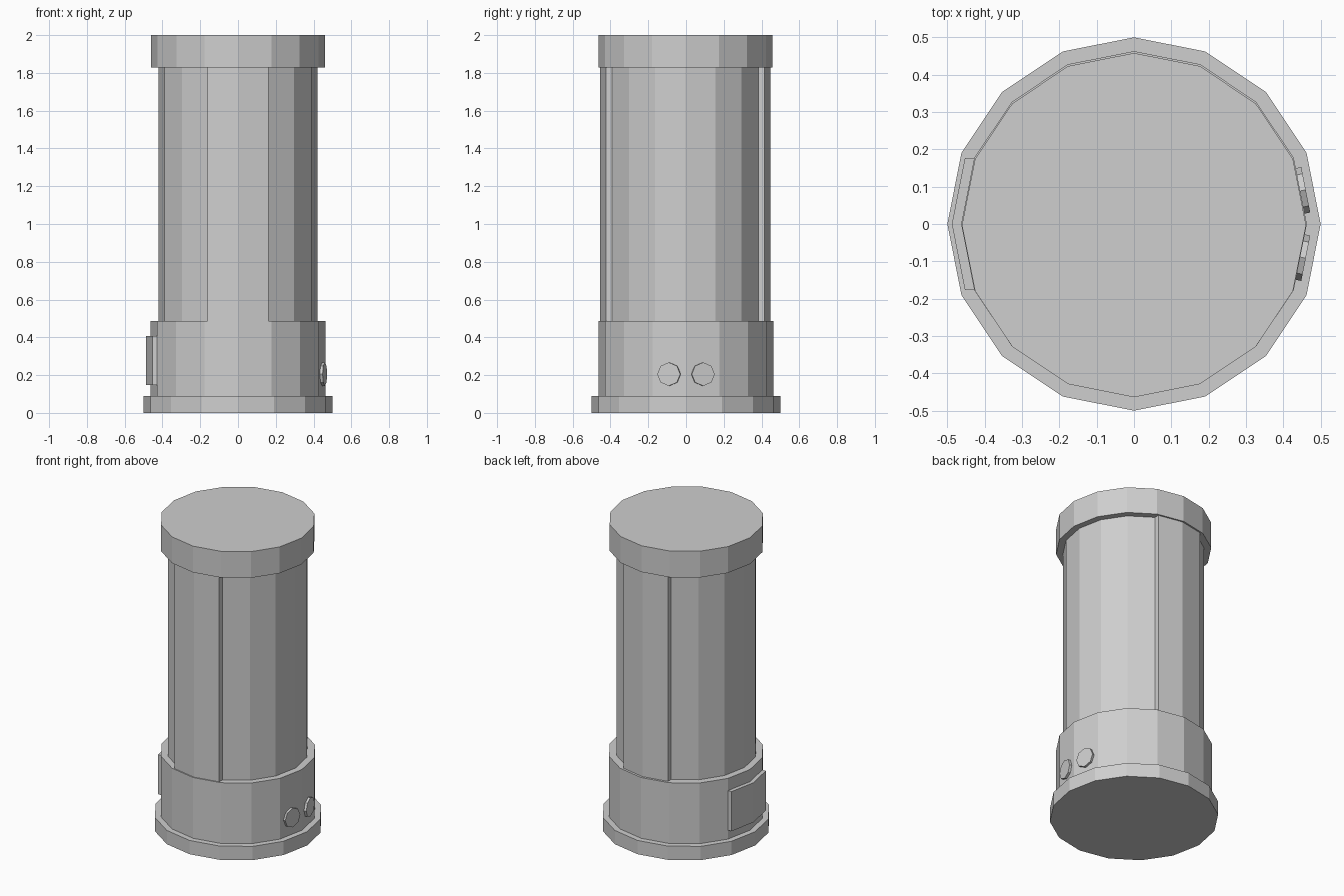
import bpy
import math
from mathutils import Matrix

cube = bpy.data.objects.get("Cube")
if cube:
    bpy.data.objects.remove(cube, do_unlink=True)

SIDES = 16
STEP = 2 * math.pi / SIDES

grey = bpy.data.materials.new("light_grey")
grey.use_nodes = True
grey.diffuse_color = (0.62, 0.62, 0.62, 1)
grey.node_tree.nodes["Principled BSDF"].inputs["Base Color"].default_value = grey.diffuse_color


def ring(radius, y=0.0):
    """Sixteen-sided outline with a corner on each axis."""
    return [(radius * math.cos(i * STEP), y + radius * math.sin(i * STEP))
            for i in range(SIDES)]


def prism(name, outline, low, high):
    """Extrude a counter-clockwise outline from z = low to z = high."""
    n = len(outline)
    verts = [(x, y, z) for z in (low, high) for x, y in outline]
    faces = [(i, (i + 1) % n, n + (i + 1) % n, n + i) for i in range(n)]
    faces += [tuple(reversed(range(n))), tuple(range(n, 2 * n))]
    mesh = bpy.data.meshes.new(name)
    mesh.from_pydata(verts, [], faces)
    mesh.materials.append(grey)
    obj = bpy.data.objects.new(name, mesh)
    bpy.context.collection.objects.link(obj)
    return obj


def raised_panel(name, radius, height, angle, low, high, y=0.0):
    """Plate over two neighbouring facets, raised straight outwards."""
    points = [(radius * math.cos(a), radius * math.sin(a)) for a in (-STEP, 0, STEP)]
    outline = [(px + height, py) for px, py in points]
    outline += [(px - 0.01, py) for px, py in reversed(points)]
    c, s = math.cos(angle), math.sin(angle)
    turned = [(c * px - s * py, s * px + c * py + y) for px, py in outline]
    return prism(name, turned, low, high)


# Stacked body
BAND = 0.463
TUBE = 0.42
OFFSET = -0.004
prism("base_plate", ring(0.5), 0, 0.09)
prism("lower_band", ring(BAND), 0.09, 0.487)
prism("tube", ring(TUBE, OFFSET), 0.487, 1.828)
prism("top_cap", ring(0.461, -0.003), 1.828, 2)

# Long raised panels on the front and back of the tube
for name, angle in (("front_panel", -math.pi / 2), ("back_panel", math.pi / 2)):
    raised_panel(name, TUBE, 0.032, angle, 0.487, 1.828, OFFSET)

# Small raised plate on the right of the band
raised_panel("side_plate", BAND, 0.025, math.pi, 0.148, 0.407)

# Pair of octagonal buttons on the left of the band, one per facet
APOTHEM = BAND * math.cos(STEP / 2)
for name, side in (("front_button", -1), ("back_button", 1)):
    outline = [(0.062 * math.cos(i * math.pi / 4), 0.062 * math.sin(i * math.pi / 4))
               for i in range(8)]
    button = prism(name, outline, -0.005, 0.015)
    button.matrix_world = (Matrix.Rotation(side * STEP / 2, 4, "Z")
                           @ Matrix.Translation((APOTHEM, 0, 0.205))
                           @ Matrix.Rotation(math.pi / 2, 4, "Y"))
